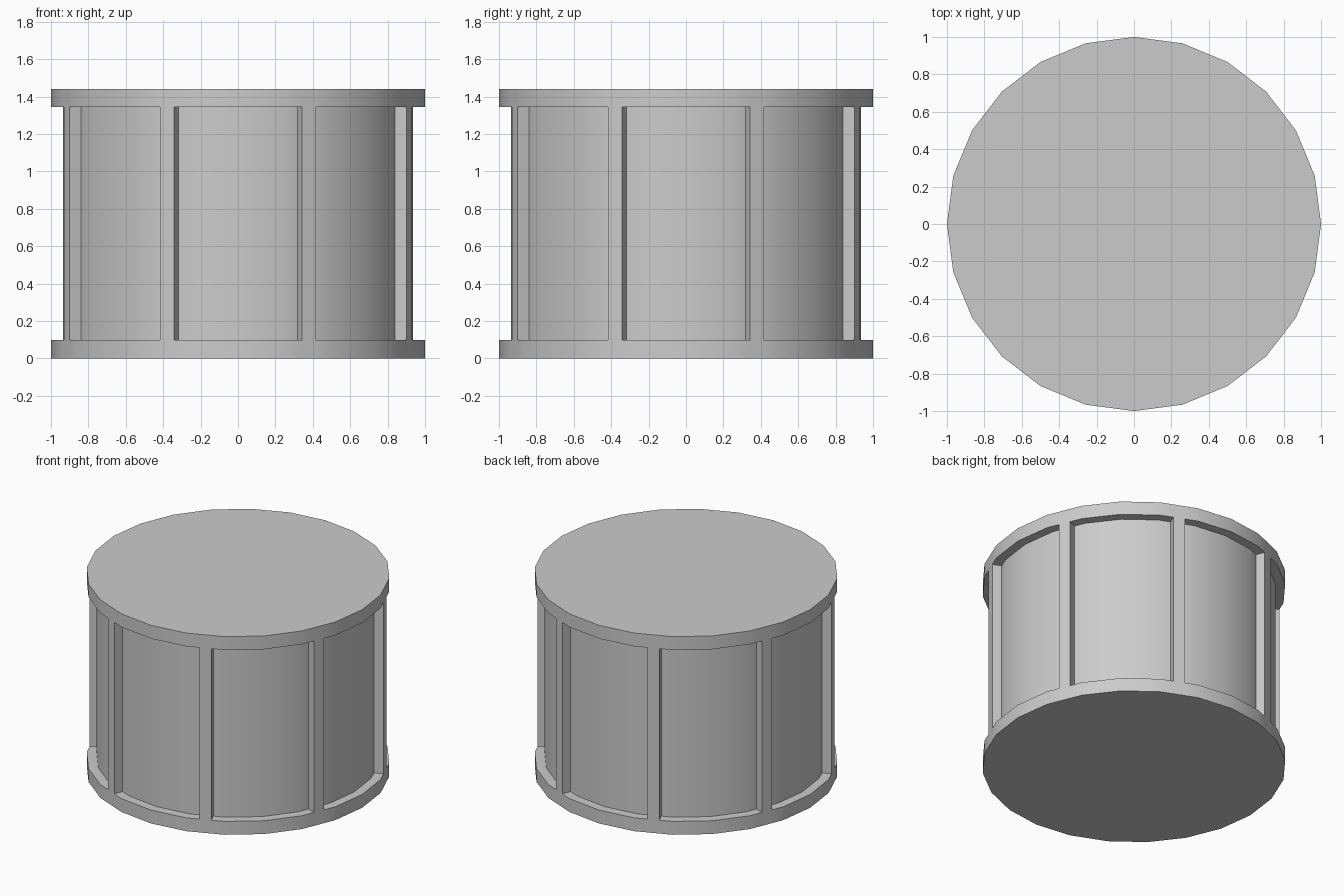
import bpy, bmesh
from math import sin, cos, radians
from mathutils import Vector

if "Cube" in bpy.data.objects:
    bpy.data.objects.remove(bpy.data.objects["Cube"])

HEIGHT, RIM = 1.44, 0.097      # drum height, height of top and bottom rims
DEPTH, HALF_RIB = 0.065, 0.04  # panel recess, half the rib width
HALF = radians(7.5)            # half a facet of the 24-sided drum
APOTHEM = cos(HALF)


def polar(r, a):
    return Vector((r * cos(a), r * sin(a), 0))


def outline(apothem):
    """Five points per bay: rib edge, three facet corners, rib edge."""
    pts = []
    for k in range(8):
        mid = radians(45 * k)
        a, b = mid - radians(22.5), mid + radians(22.5)
        pts.append(polar(apothem, a) + HALF_RIB * Vector((-sin(a), cos(a), 0)))
        pts += [polar(apothem / cos(HALF), mid + radians(d)) for d in (-15, 0, 15)]
        pts.append(polar(apothem, b) - HALF_RIB * Vector((-sin(b), cos(b), 0)))
    return pts


bm = bmesh.new()


def ring(apothem, z):
    return [bm.verts.new(p + Vector((0, 0, z))) for p in outline(apothem)]


outer = [ring(APOTHEM, z) for z in (0, RIM, HEIGHT - RIM, HEIGHT)]
inner = [ring(APOTHEM - DEPTH, z) for z in (RIM, HEIGHT - RIM)]


def strip(lo, hi, i, j):
    bm.faces.new((lo[i], lo[j], hi[j], hi[i]))


n = len(outer[0])
for i in range(n):
    j = (i + 1) % n
    # rims
    strip(outer[0], outer[1], i, j)
    strip(outer[2], outer[3], i, j)
    if i % 5 == 4:
        # rib face
        strip(outer[1], outer[2], i, j)
    else:
        # recessed panel with its lower and upper ledges
        strip(outer[1], inner[0], i, j)
        strip(inner[0], inner[1], i, j)
        strip(inner[1], outer[2], i, j)
    # rib side walls
    if i % 5 in (0, 4):
        bm.faces.new((outer[1][i], inner[0][i], inner[1][i], outer[2][i]))

# flat end caps
bm.faces.new(outer[0][::-1])
bm.faces.new(outer[3])
bmesh.ops.recalc_face_normals(bm, faces=bm.faces[:])

mesh = bpy.data.meshes.new("panelled_drum")
bm.to_mesh(mesh)
bm.free()
drum = bpy.data.objects.new("panelled_drum", mesh)
bpy.context.collection.objects.link(drum)
bpy.context.view_layer.objects.active = drum
drum.select_set(True)
bpy.ops.object.shade_smooth_by_angle(angle=radians(30))
